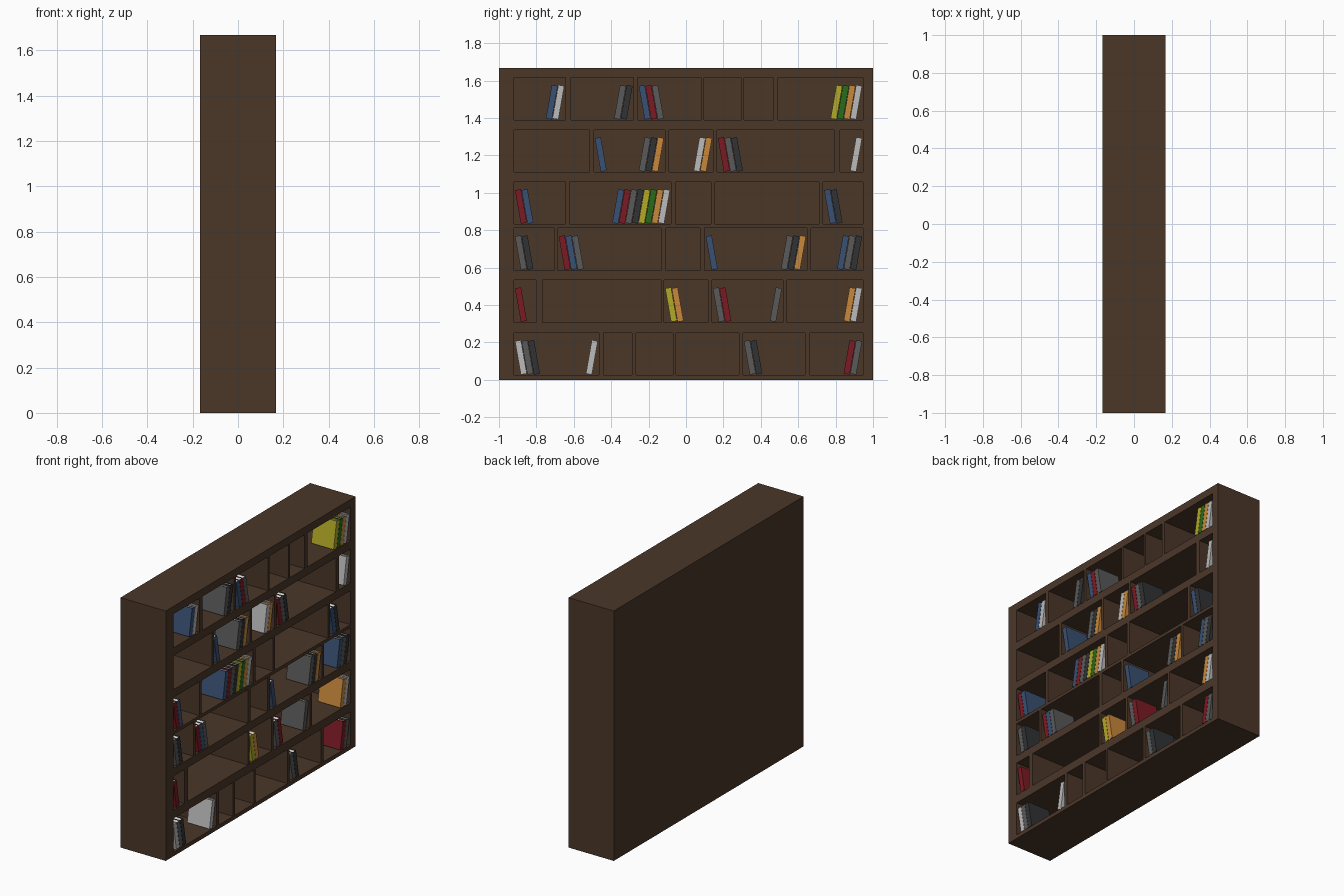
import bpy, bmesh, math
from mathutils import Matrix, Vector

if "Cube" in bpy.data.objects:
    bpy.data.objects.remove(bpy.data.objects["Cube"])

W, H, HX = 2.0, 1.667, 0.167          # width (y), height (z), half depth (x)
CELL_DEPTH = 0.29
CELL_H = 0.226
T, L, D, PITCH = 0.0325, 0.182, 0.165, 0.035   # book thickness, height, depth, spacing
LEAN = math.radians(10)

COLOURS = {
    'brown': (0.07, 0.038, 0.022), 'b': (0.04, 0.08, 0.17), 'r': (0.20, 0.01, 0.017),
    'g': (0.10, 0.10, 0.10), 'd': (0.03, 0.032, 0.034), 'y': (0.45, 0.40, 0.02),
    'n': (0.023, 0.145, 0.01), 'o': (0.58, 0.25, 0.045), 'w': (0.5, 0.5, 0.5),
    'pages': (0.8, 0.8, 0.77),
}
MATS = {}
for key, rgb in COLOURS.items():
    MATS[key] = bpy.data.materials.new('mat_' + key)
    MATS[key].diffuse_color = (*rgb, 1)

# Each row: floor height, then cells (left, right, books leaning left, books leaning right)
ROWS = [
    (1.390, [(-.92, -.645, '', 'bw'), (-.615, -.28, '', 'gd'), (-.258, .08, 'brg', ''),
             (.095, .293, '', ''), (.31, .465, '', ''), (.492, .947, '', 'ynow')]),
    (1.111, [(-.92, -.515, '', ''), (-.493, -.113, 'b', 'gdo'), (-.092, .145, '', 'wo'),
             (.165, .792, 'rgd', ''), (.824, .947, '', 'w')]),
    (0.833, [(-.92, -.643, 'rb', ''), (-.622, -.08, '', 'brgdynow'), (-.055, .133, '', ''),
             (.154, .711, '', ''), (.733, .947, 'bd', '')]),
    (0.586, [(-.92, -.707, 'gd', ''), (-.686, -.133, 'rbg', ''), (-.108, .075, '', ''),
             (.10, .647, 'b', 'gdo'), (.668, .947, '', 'bgd')]),
    (0.308, [(-.92, -.803, 'r', ''), (-.767, -.133, '', ''), (-.117, .117, 'yo', ''),
             (.138, .518, 'gr', 'g'), (.54, .947, '', 'ow')]),
    (0.026, [(-.92, -.466, 'wgd', 'w'), (-.44, -.29, '', ''), (-.268, -.07, '', ''),
             (-.053, .283, '', ''), (.304, .637, 'gd', ''), (.662, .947, '', 'rg')]),
]


def box(bm, lo, hi, mat=0):
    """Add an axis-aligned box to a bmesh."""
    lo, hi = Vector(lo), Vector(hi)
    m = Matrix.Translation((lo + hi) / 2) @ Matrix.Diagonal((*(hi - lo), 1))
    verts = bmesh.ops.create_cube(bm, size=1, matrix=m)['verts']
    for f in {f for v in verts for f in v.link_faces}:
        f.material_index = mat


def finish(bm, name, mats):
    me = bpy.data.meshes.new(name)
    bm.to_mesh(me)
    bm.free()
    for m in mats:
        me.materials.append(MATS[m])
    ob = bpy.data.objects.new(name, me)
    bpy.context.collection.objects.link(ob)
    return ob


# Bookcase: solid block with the compartments cut out of its +x side
bm = bmesh.new()
box(bm, (-HX, -W / 2, 0), (HX, W / 2, H))
case = finish(bm, 'bookcase', ['brown'])

bm = bmesh.new()
for floor, cells in ROWS:
    for y0, y1, _, _ in cells:
        box(bm, (HX - CELL_DEPTH, y0, floor), (HX + 0.1, y1, floor + CELL_H))
cutter = finish(bm, 'compartment_cutter', ['brown'])
cutter.hide_render = True

mod = case.modifiers.new('compartments', 'BOOLEAN')
mod.operation, mod.solver, mod.object = 'DIFFERENCE', 'EXACT', cutter
bpy.context.view_layer.objects.active = case
bpy.ops.object.modifier_apply(modifier=mod.name)
bpy.data.objects.remove(cutter)


def book(colour, y, floor, side):
    """Spine, two covers and an inset page block, leaning to one side."""
    bm = bmesh.new()
    c, h = 0.004, T / 2
    box(bm, (-c, -h, 0), (0, h, L))                      # spine
    box(bm, (-D, -h, 0), (-c, -h + c, L))                # covers
    box(bm, (-D, h - c, 0), (-c, h, L))
    box(bm, (-D + c, -h + c, c), (-c, h - c, L - c), 1)  # pages
    ob = finish(bm, 'book', [colour, 'pages'])
    ob.location = (HX - 0.003, y, floor + 0.002 + h * math.sin(LEAN))
    ob.rotation_euler.x = -side * LEAN


# Books: groups rest against the left or right wall of their compartment
reach = L * math.sin(LEAN) + 0.004
for floor, cells in ROWS:
    for y0, y1, left, right in cells:
        for i, k in enumerate(left):
            book(k, y0 + reach + PITCH * (i + 0.5), floor, -1)
        for i, k in enumerate(reversed(right)):
            book(k, y1 - reach - PITCH * (i + 0.5), floor, 1)

for m in bpy.data.materials:
    if m.users and not m.is_grease_pencil:
        m.use_nodes = True
        m.node_tree.nodes["Principled BSDF"].inputs["Base Color"].default_value = m.diffuse_color
